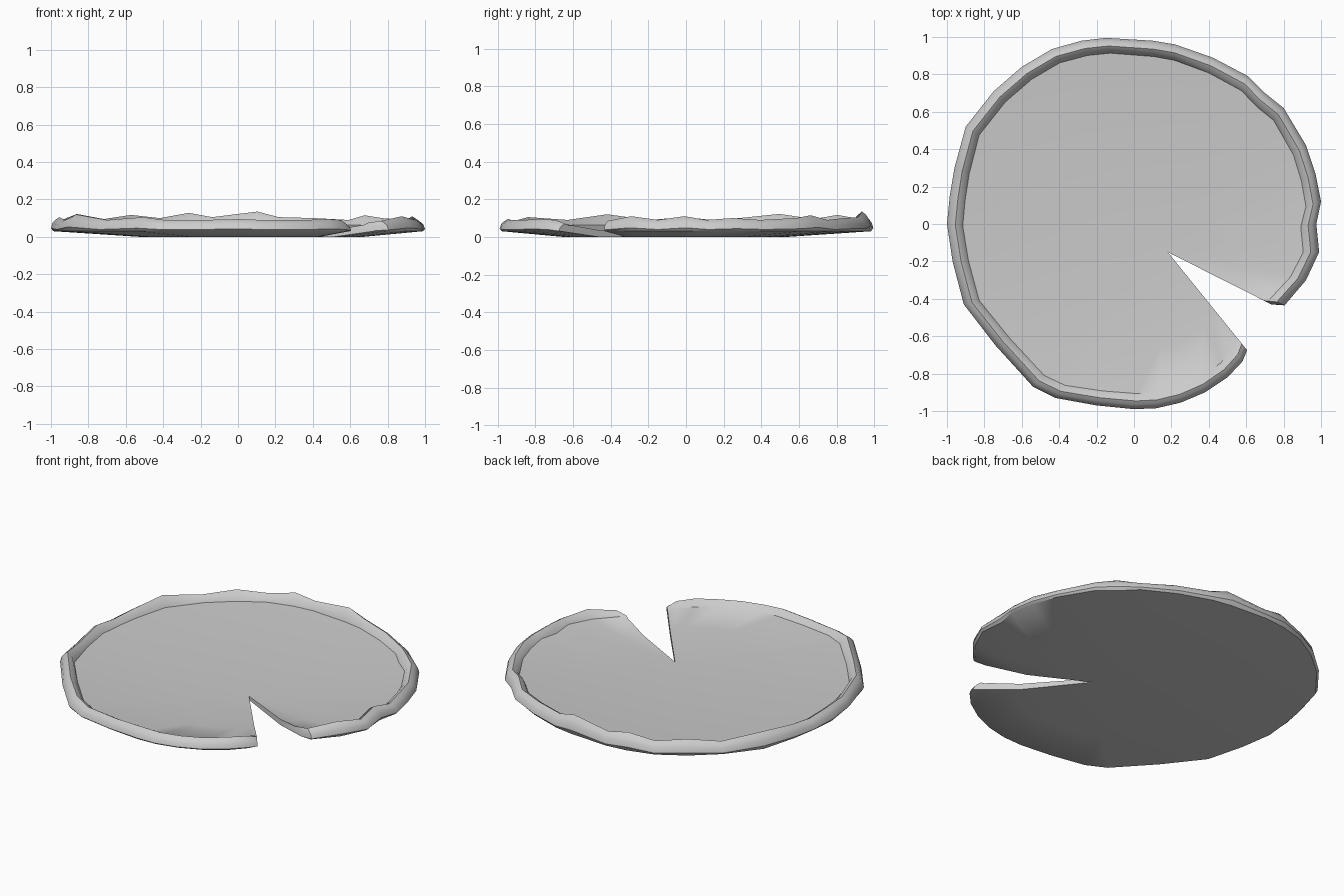
import bpy, bmesh
from mathutils import Vector

if "Cube" in bpy.data.objects:
    bpy.data.objects.remove(bpy.data.objects["Cube"])

# Outline around the leaf, from one notch tip to the other: x, y, rim crest height
outline = [
    (.735, -.43, .075), (.805, -.435, .085), (.92, -.30, .11), (.99, -.15, .09),
    (.975, 0, .11), (1, .12, .09), (.97, .27, .10), (.92, .42, .09),
    (.80, .62, .10), (.70, .70, .115), (.61, .79, .09), (.42, .89, .10),
    (.22, .96, .105), (.10, .98, .135), (-.15, .995, .105), (-.28, .98, .128),
    (-.44, .935, .10), (-.60, .84, .117), (-.75, .71, .095), (-.90, .52, .122),
    (-.96, .30, .10), (-.985, .15, .09), (-1, 0, .105), (-.97, -.20, .09),
    (-.91, -.43, .12), (-.74, -.65, .09), (-.54, -.87, .105), (-.42, -.93, .09),
    (-.20, -.97, .09), (0, -.99, .095), (.12, -.985, .09), (.25, -.955, .09),
    (.38, -.90, .09), (.50, -.82, .095), (.58, -.735, .09), (.605, -.675, .07)]
apex = Vector((.18, -.15))


def section(x, y, crest):
    """Cross-section from the notch apex: underside, rolled rim, upper side."""
    d = Vector((x, y)) - apex
    n = d.length
    k = crest / .10
    rows = [(.6 * n, 0), (n - .012, .03), (n, .044 * k), (n - .008, .07 * k),
            (n - .025, .088 * k), (n - .045, crest), (n - .07, .085 * k),
            (n - .085, .062), (.6 * n, .036)]
    return [(*(apex + d * (r / n)), z) for r, z in rows]


bm = bmesh.new()
low = bm.verts.new((*apex, .002))
high = bm.verts.new((*apex, .025))
ribs = [[bm.verts.new(c) for c in section(*p)] for p in outline]

# Leaf skin between neighbouring sections
for a, b in zip(ribs, ribs[1:]):
    bm.faces.new((low, b[0], a[0]))
    bm.faces.new((high, a[-1], b[-1]))
    for i in range(len(a) - 1):
        bm.faces.new((a[i], b[i], b[i + 1], a[i + 1]))

# Walls of the notch
bm.faces.new([low] + ribs[0] + [high])
bm.faces.new([high] + ribs[-1][::-1] + [low])
bmesh.ops.recalc_face_normals(bm, faces=bm.faces)

mesh = bpy.data.meshes.new("lily_pad")
bm.to_mesh(mesh)
bm.free()
pad = bpy.data.objects.new("lily_pad", mesh)
bpy.context.collection.objects.link(pad)
bpy.context.view_layer.objects.active = pad
pad.select_set(True)
bpy.ops.object.shade_smooth_by_angle(angle=.7)
